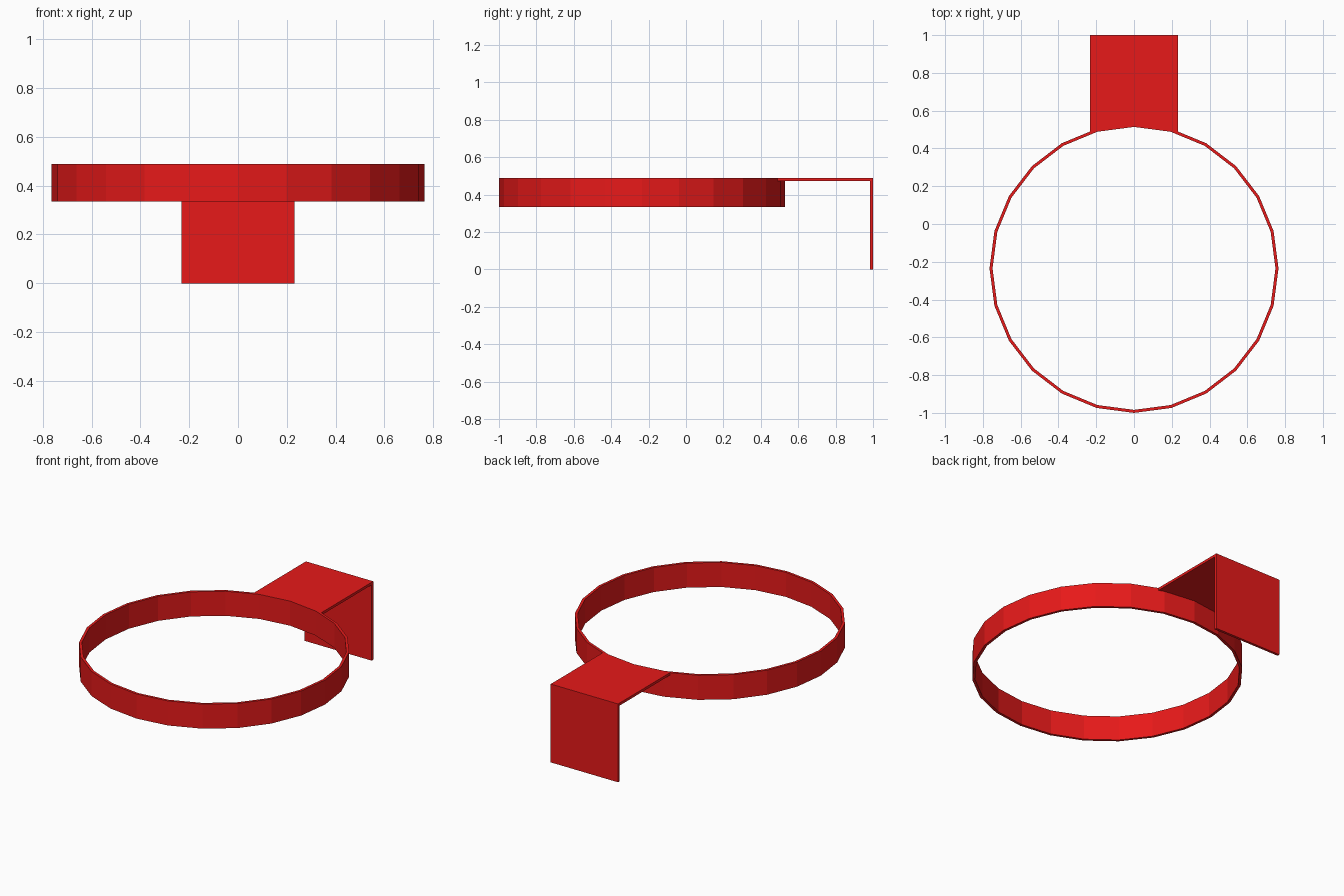
import bpy, bmesh
from math import sin, cos, pi

if "Cube" in bpy.data.objects:
    bpy.data.objects.remove(bpy.data.objects["Cube"])

RED = bpy.data.materials.new("red")
RED.diffuse_color = (0.8, 0.01, 0.01, 1)
RED.use_nodes = True
RED.node_tree.nodes["Principled BSDF"].inputs["Base Color"].default_value = RED.diffuse_color

CY, R, T = -0.235, 0.765, 0.016      # ring centre y, outer radius, sheet thickness
Z0, Z1 = 0.335, 0.488                # ring bottom and top
SIDES = 24


def sweep(name, sections, closed):
    """Join equal-length cross-sections into a flat-shaded solid."""
    bm = bmesh.new()
    rows = [[bm.verts.new(p) for p in s] for s in sections]
    n = len(rows[0])
    pairs = list(zip(rows, rows[1:]))
    if closed:
        pairs.append((rows[-1], rows[0]))
    else:
        bm.faces.new(rows[0])
        bm.faces.new(rows[-1])
    for a, b in pairs:
        for i in range(n):
            j = (i + 1) % n
            bm.faces.new((a[i], a[j], b[j], b[i]))
    bmesh.ops.recalc_face_normals(bm, faces=bm.faces)
    me = bpy.data.meshes.new(name)
    bm.to_mesh(me)
    bm.free()
    me.materials.append(RED)
    ob = bpy.data.objects.new(name, me)
    bpy.context.collection.objects.link(ob)
    return ob


# Hoop: rectangular band swept round a 24-sided circle
hoop = []
for k in range(SIDES):
    a = 2 * pi * k / SIDES
    hoop.append([(r * cos(a), CY + r * sin(a), z)
                 for r, z in ((R, Z0), (R, Z1), (R - T, Z1), (R - T, Z0))])
sweep("hoop", hoop, True)

# Bracket: folded L sheet whose front edge follows the hoop facets
xk, yk = R * sin(pi / 12), CY + R * cos(pi / 12)
xe = 0.232
ye = yk - (xe - xk) * 0.414
bracket = []
for x, y in ((-xe, ye), (-xk, yk), (0, CY + R), (xk, yk), (xe, ye)):
    bracket.append([(x, y, Z1), (x, 1, Z1), (x, 1, 0),
                    (x, 1 - T, 0), (x, 1 - T, Z1 - T), (x, y, Z1 - T)])
sweep("wall_bracket", bracket, False)
